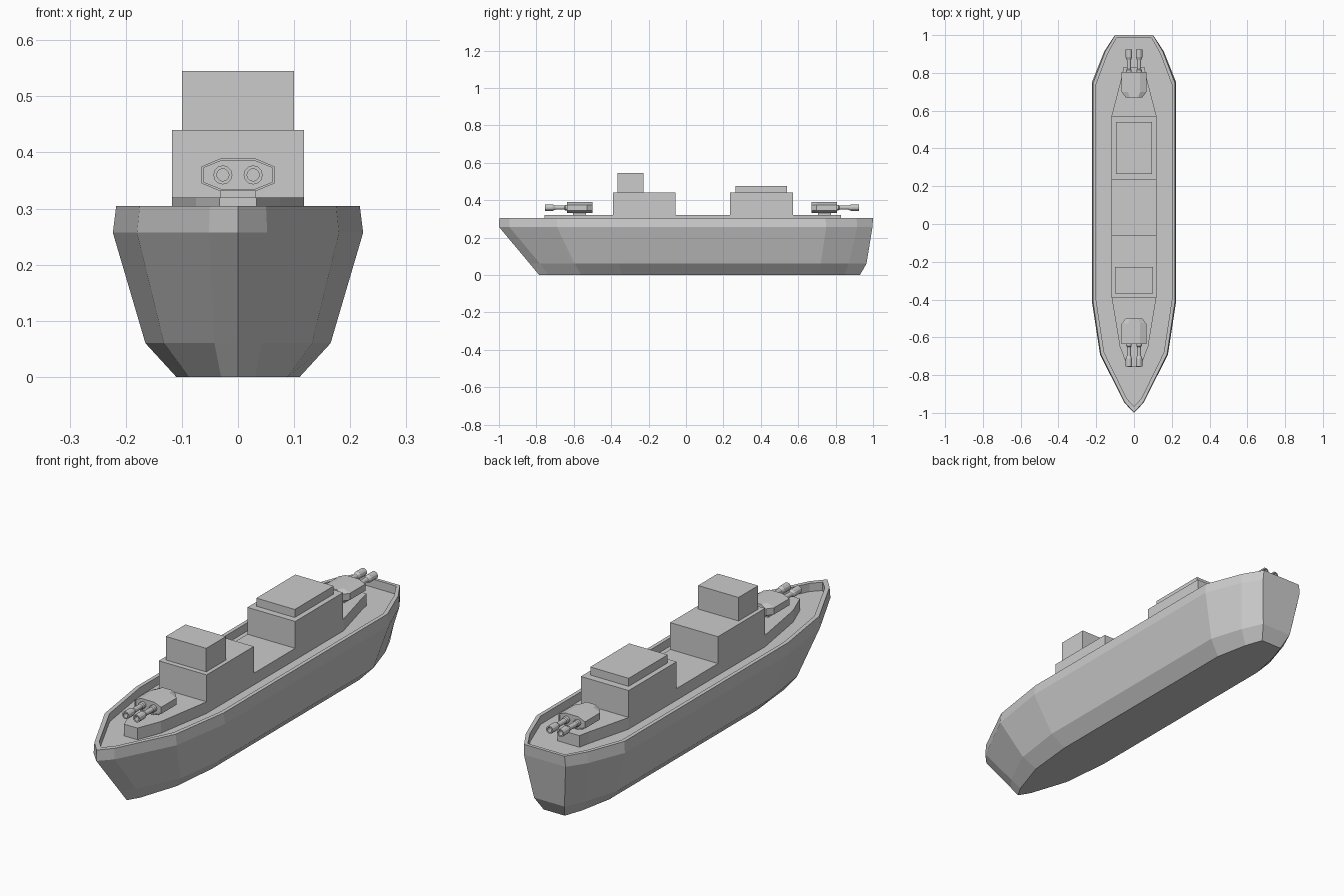
import bpy, bmesh, math

if "Cube" in bpy.data.objects:
    bpy.data.objects.remove(bpy.data.objects["Cube"])


def loft(name, rings, bevel_caps=True):
    """Bridge closed rings of equal length and cap both ends."""
    bm = bmesh.new()
    vs = [[bm.verts.new(p) for p in r] for r in rings]
    n = len(vs[0])
    for a, b in zip(vs, vs[1:]):
        for i in range(n):
            j = (i + 1) % n
            bm.faces.new((a[i], a[j], b[j], b[i]))
    bm.faces.new(vs[0])
    bm.faces.new(vs[-1])
    bmesh.ops.recalc_face_normals(bm, faces=bm.faces)
    me = bpy.data.meshes.new(name)
    bm.to_mesh(me)
    bm.free()
    ob = bpy.data.objects.new(name, me)
    bpy.context.collection.objects.link(ob)
    return ob


def mirrored(half, z):
    """Closed outline from its starboard half, bow to stern."""
    left = [(-x, y) for x, y in reversed(half) if x > 0]
    return [(x, y, z) for x, y in half + left]


def box(name, hw, y0, y1, z0, z1):
    half = [(hw, y0), (hw, y1)]
    return loft(name, [mirrored(half, z0), mirrored(half, z1)])


# Hull with bulwark and sunken deck
keel = [(0, -.785), (.03, -.735), (.088, -.56), (.11, -.34), (.11, .70), (.08, .85), (.052, .93)]
bilge = [(0, -.835), (.042, -.78), (.132, -.595), (.165, -.36), (.165, .72), (.118, .87), (.075, .965)]
knuckle = [(0, -1), (.052, -.945), (.18, -.69), (.223, -.41), (.223, .75), (.157, .915), (.103, .997)]
rim = [(0, -.998), (.05, -.942), (.175, -.69), (.217, -.41), (.217, .745), (.153, .912), (.10, 1)]
inner = [(0, -.965), (.038, -.925), (.158, -.68), (.2, -.405), (.2, .74), (.14, .9), (.092, .985)]
loft("hull", [mirrored(keel, 0), mirrored(bilge, .06), mirrored(knuckle, .257),
              mirrored(rim, .305), mirrored(inner, .305), mirrored(inner, .268)])

# Raised deck platform
plat = [(.033, -.757), (.075, -.65), (.118, -.39), (.118, .575), (.065, .78), (.055, .83)]
loft("deck_platform", [mirrored(plat, .26), mirrored(plat, .32)])

# Superstructure
box("forward_deckhouse", .118, -.39, -.057, .31, .44)
box("bridge_tower", .10, -.367, -.228, .43, .545)
box("aft_deckhouse", .118, .235, .573, .31, .44)
box("aft_roof", .095, .265, .54, .43, .476)


def turret(name, yc, d):
    """Twin gun turret at yc, firing along d * y."""
    oct8 = [(.065, -.015), (.065, .015), (.032, .029), (-.032, .029),
            (-.065, .015), (-.065, -.015), (-.032, -.029), (.032, -.029)]
    stations = [(-.07, .68, 1), (-.042, 1, 1), (.066, 1, 1), (.066, .93, .87), (.062, .93, .87)]
    loft(name + "_housing", [[(x * sx, yc + d * t, .36 + z * sz) for x, z in oct8]
                             for t, sx, sz in stations])
    # Pedestal
    box(name + "_pedestal", .031, yc - .035, yc + .035, .31, .335)
    # Barrels with flared muzzles and hollow bores
    prof = [(.055, .015), (.075, .015), (.08, .011), (.128, .011), (.143, .017),
            (.185, .017), (.185, .011), (.16, .011)]
    for side, sx in (("left", -1), ("right", 1)):
        rings = [[(sx * .027 + r * math.cos(a * math.tau / 12), yc + d * t,
                   .36 + r * math.sin(a * math.tau / 12)) for a in range(12)]
                 for t, r in prof]
        loft(f"{name}_{side}_barrel", rings)


turret("forward_turret", -.57, -1)
turret("aft_turret", .74, 1)
